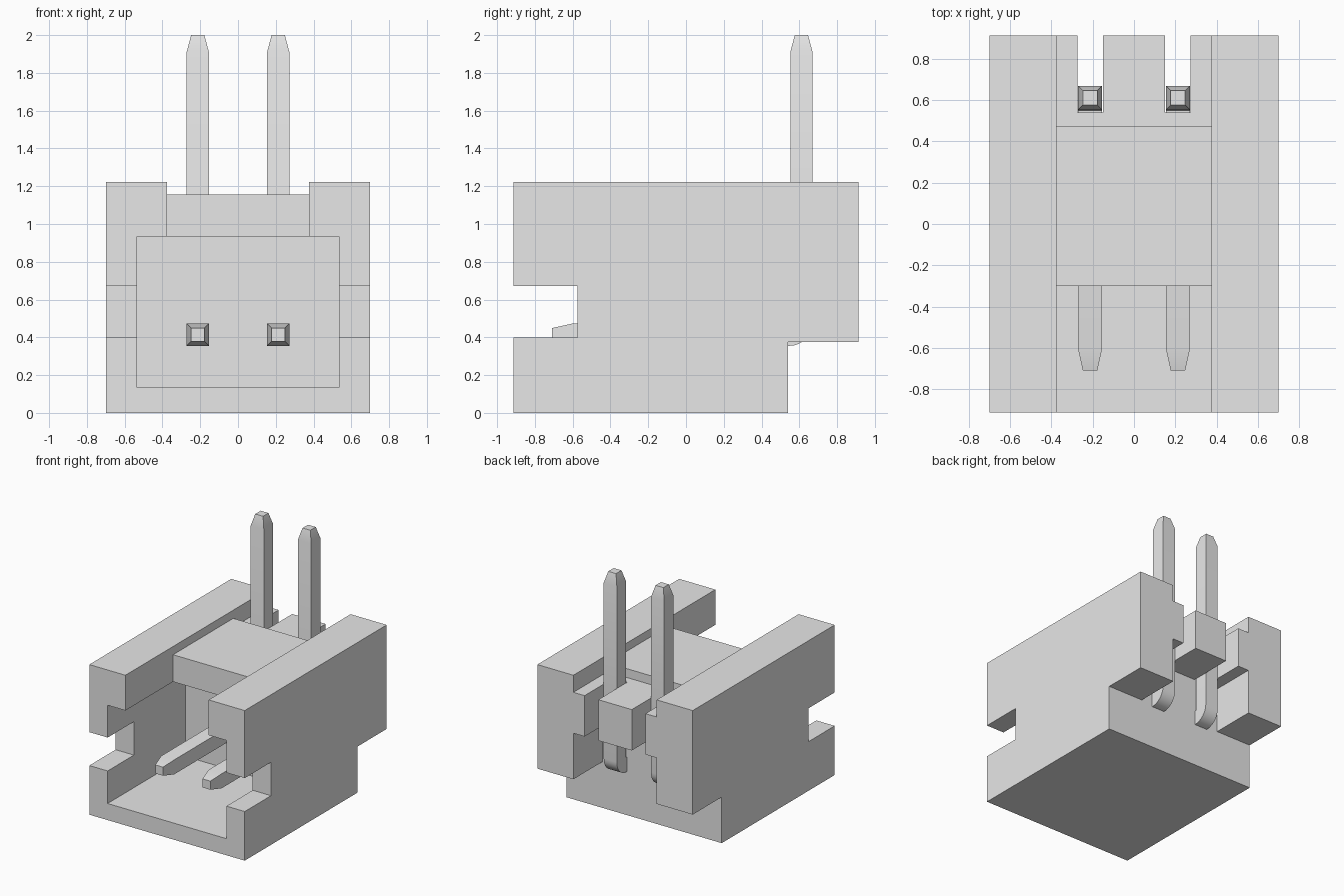
import bpy, bmesh, math
from mathutils import Vector

if "Cube" in bpy.data.objects:
    bpy.data.objects.remove(bpy.data.objects["Cube"], do_unlink=True)

grey = bpy.data.materials.new("light_grey")
grey.use_nodes = True
grey.diffuse_color = (0.8, 0.8, 0.8, 1)
grey.node_tree.nodes["Principled BSDF"].inputs["Base Color"].default_value = (0.8, 0.8, 0.8, 1)


def make_object(name, bm):
    bmesh.ops.recalc_face_normals(bm, faces=bm.faces)
    mesh = bpy.data.meshes.new(name)
    bm.to_mesh(mesh)
    bm.free()
    mesh.materials.append(grey)
    obj = bpy.data.objects.new(name, mesh)
    bpy.context.collection.objects.link(obj)
    return obj


def activate(obj):
    bpy.ops.object.select_all(action='DESELECT')
    obj.select_set(True)
    bpy.context.view_layer.objects.active = obj


def box(name, x, y, z):
    bm = bmesh.new()
    bmesh.ops.create_cube(bm, size=1)
    for v in bm.verts:
        v.co = [(r[0] + r[1]) / 2 + c * (r[1] - r[0]) for c, r in zip(v.co, (x, y, z))]
    return make_object(name, bm)


def cut(target, x, y, z):
    cutter = box("cutter", x, y, z)
    cutter.hide_render = True
    mod = target.modifiers.new("cut", 'BOOLEAN')
    mod.operation = 'DIFFERENCE'
    mod.solver = 'EXACT'
    mod.object = cutter
    activate(target)
    bpy.ops.object.modifier_apply(modifier=mod.name)
    bpy.data.objects.remove(cutter, do_unlink=True)


# Housing block
housing = box("housing", (-0.70, 0.70), (-0.913, 0.913), (0, 1.222))
slot = (-0.375, 0.375)
cut(housing, (-0.535, 0.535), (-1, 0.09), (0.135, 0.935))   # socket cavity
cut(housing, slot, (-1, -0.30), (0.9, 1.3))                 # open top at the mouth
cut(housing, (-1, 1), (-1, -0.575), (0.40, 0.672))          # side latch notches
cut(housing, slot, (-0.4, 0.5), (1.155, 1.3))               # sunken bridge
cut(housing, slot, (0.475, 1), (1.083, 1.3))                # lower rear shelf
cut(housing, (-1, 1), (0.54, 1), (-0.1, 0.375))             # undercut at the back
cut(housing, slot, (0.54, 1), (0.3, 0.75))                  # gap below the shelf
for side in (-1, 1):                                        # pin slots in the shelf
    cut(housing, sorted((side * 0.151, side * 0.274)), (0.54, 1), (0.7, 1.3))


# Bent square pins with tapered ends
def pin(name, x):
    half, tip, radius, level, back = 0.059, 0.035, 0.064, 0.414, 0.611
    rings = [(-0.71, level, 0, tip), (-0.60, level, 0, half)]
    for i in range(9):
        a = math.pi / 2 * i / 8
        rings.append((back - radius + radius * math.sin(a),
                      level + radius - radius * math.cos(a), a, half))
    rings += [(back, 1.91, math.pi / 2, half), (back, 2.0, math.pi / 2, tip)]
    bm = bmesh.new()
    loops = []
    for y, z, a, h in rings:
        normal = Vector((0, -math.sin(a), math.cos(a)))
        centre = Vector((x, y, z))
        loops.append([bm.verts.new(centre + Vector((sx * h, 0, 0)) + normal * sn * h)
                      for sx, sn in ((-1, -1), (1, -1), (1, 1), (-1, 1))])
    for lower, upper in zip(loops, loops[1:]):
        for i in range(4):
            j = (i + 1) % 4
            bm.faces.new((lower[i], lower[j], upper[j], upper[i]))
    bm.faces.new(loops[0])
    bm.faces.new(loops[-1])
    obj = make_object(name, bm)
    activate(obj)
    bpy.ops.object.shade_smooth_by_angle(angle=math.radians(30))


pin("left_pin", 0.213)
pin("right_pin", -0.213)
